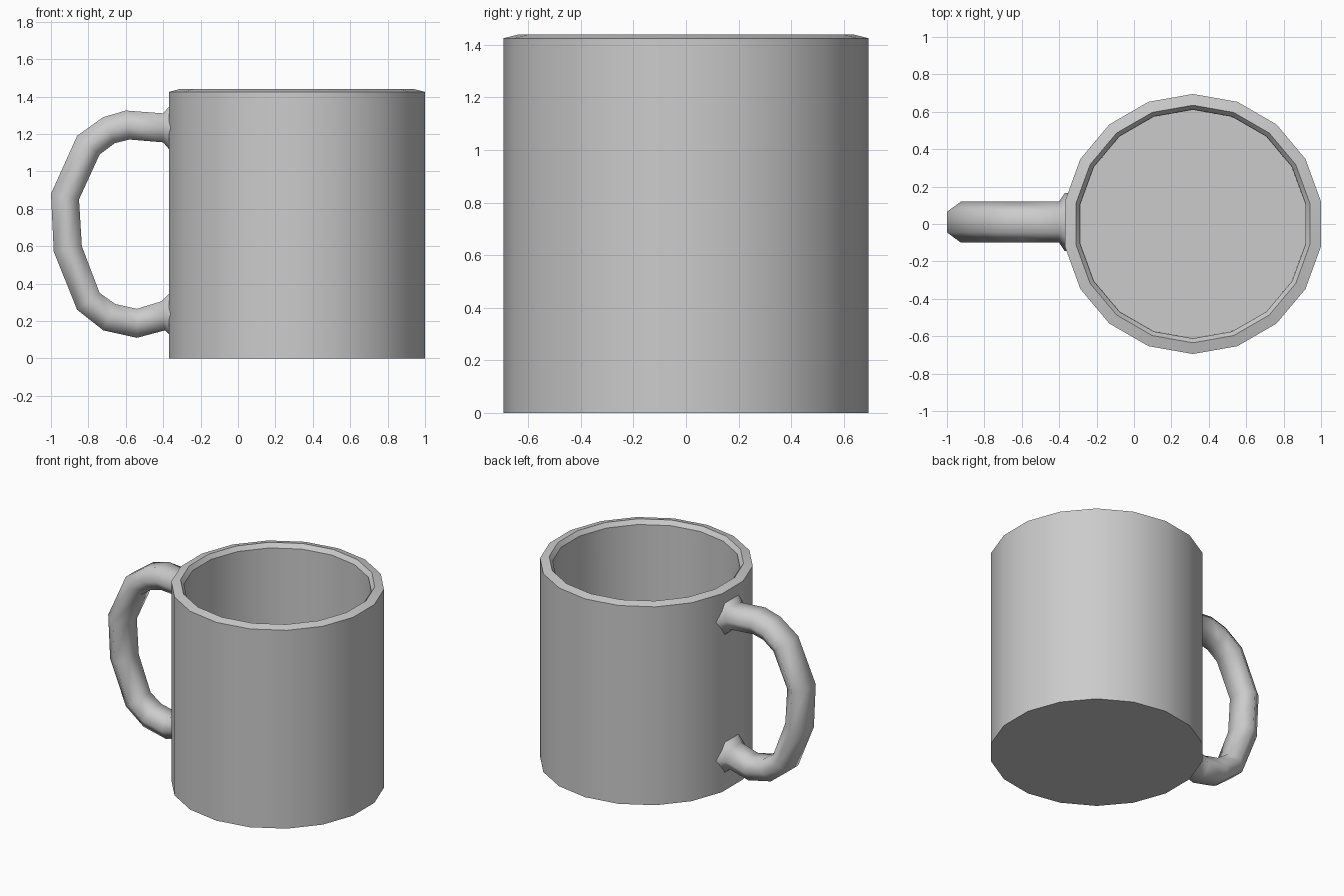
import bpy
import math

if "Cube" in bpy.data.objects:
    bpy.data.objects.remove(bpy.data.objects["Cube"])


def loft(name, rings, smooth_deg):
    """Skin a list of equal-sized closed rings and cap both ends."""
    n = len(rings[0])
    verts = [v for ring in rings for v in ring]
    faces = [(a * n + k, a * n + (k + 1) % n, (a + 1) * n + (k + 1) % n, (a + 1) * n + k)
             for a in range(len(rings) - 1) for k in range(n)]
    last = (len(rings) - 1) * n
    faces += [tuple(reversed(range(n))), tuple(range(last, last + n))]
    mesh = bpy.data.meshes.new(name)
    mesh.from_pydata(verts, [], faces)
    obj = bpy.data.objects.new(name, mesh)
    bpy.context.collection.objects.link(obj)
    bpy.ops.object.select_all(action='DESELECT')
    obj.select_set(True)
    bpy.context.view_layer.objects.active = obj
    bpy.ops.object.mode_set(mode='EDIT')
    bpy.ops.mesh.select_all(action='SELECT')
    bpy.ops.mesh.normals_make_consistent(inside=False)
    bpy.ops.object.mode_set(mode='OBJECT')
    bpy.ops.object.shade_smooth_by_angle(angle=math.radians(smooth_deg))
    return obj


# Cup: 18-sided outer wall, rounded rim, inner wall and floor
SIDES, CX = 18, 0.315
profile = [(0.695, 0), (0.695, 1.425), (0.635, 1.44), (0.612, 1.41), (0.61, 0.09)]
angles = [math.pi / 2 + math.tau * k / SIDES for k in range(SIDES)]
loft("cup", [[(CX + r * math.cos(a), r * math.sin(a), z) for a in angles]
             for r, z in profile], 35)

# Handle: six-sided tube; each station is outer x, z, inner x, z, half width
stations = [
    (-0.33, 1.345, -0.33, 1.12, 0.155),
    (-0.37, 1.345, -0.37, 1.12, 0.155),
    (-0.40, 1.31, -0.40, 1.155, 0.11),
    (-0.60, 1.325, -0.58, 1.17, 0.11),
    (-0.72, 1.29, -0.66, 1.15, 0.11),
    (-0.86, 1.19, -0.74, 1.09, 0.11),
    (-1.00, 0.88, -0.85, 0.85, 0.11),
    (-0.985, 0.57, -0.835, 0.60, 0.11),
    (-0.86, 0.26, -0.74, 0.35, 0.11),
    (-0.72, 0.15, -0.655, 0.29, 0.11),
    (-0.54, 0.11, -0.54, 0.265, 0.11),
    (-0.39, 0.15, -0.41, 0.305, 0.11),
    (-0.37, 0.13, -0.37, 0.345, 0.155),
    (-0.33, 0.13, -0.33, 0.345, 0.155),
]
CY = 0.01
rings = []
for ox, oz, ix, iz, h in stations:
    mx, mz = (ox + ix) / 2, (oz + iz) / 2
    rings.append([(ox, CY - h / 2, oz), (ox, CY + h / 2, oz), (mx, CY + h, mz),
                  (ix, CY + h / 2, iz), (ix, CY - h / 2, iz), (mx, CY - h, mz)])
loft("handle", rings, 75)
